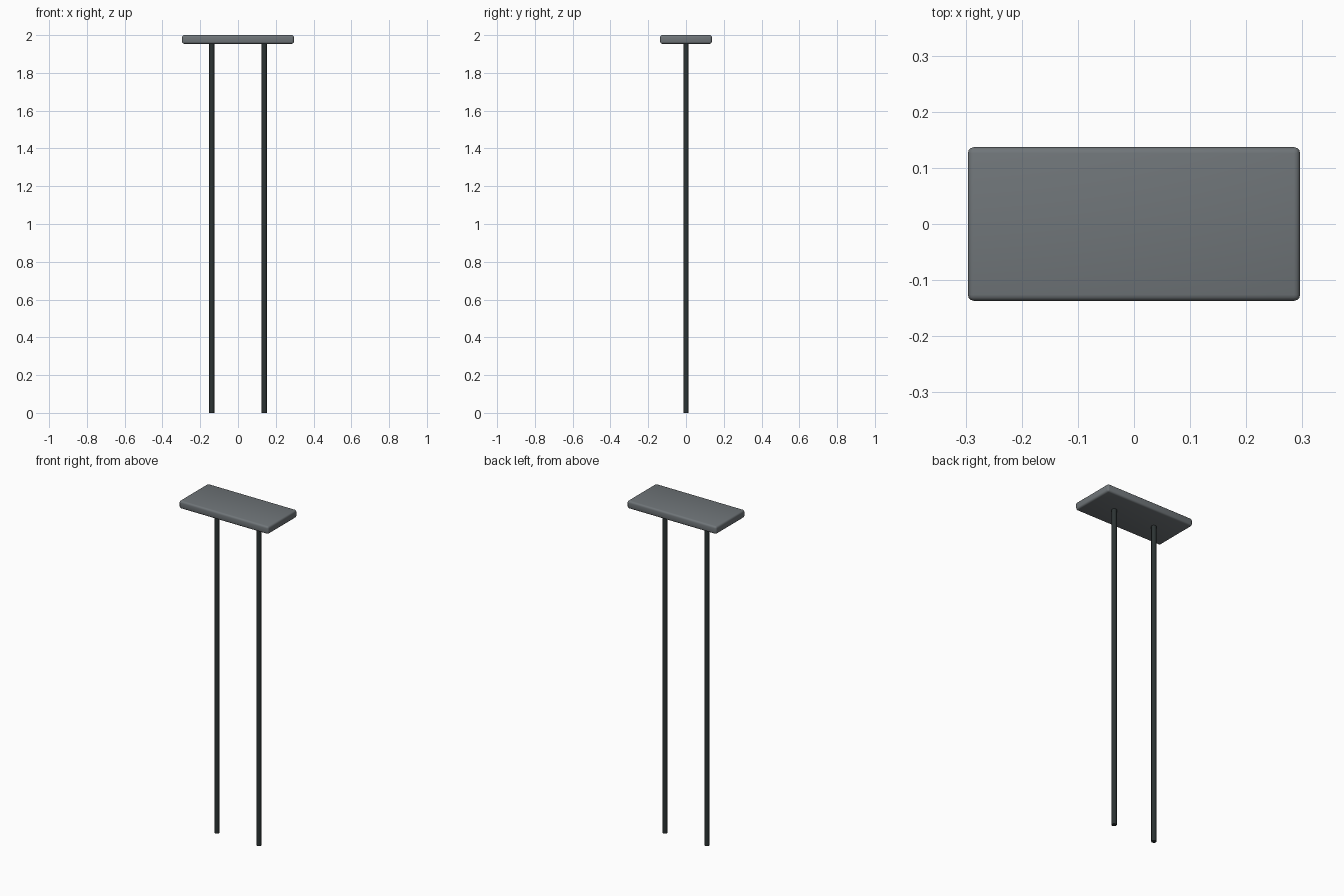
import bpy

if "Cube" in bpy.data.objects:
    bpy.data.objects.remove(bpy.data.objects["Cube"])


def material(name, color):
    m = bpy.data.materials.new(name)
    m.diffuse_color = (*color, 1.0)
    m.use_nodes = True
    m.node_tree.nodes["Principled BSDF"].inputs["Base Color"].default_value = m.diffuse_color
    return m


plate_grey = material("plate grey", (0.16, 0.178, 0.19))
pole_dark = material("dark pole metal", (0.025, 0.033, 0.033))

TOP, THICK = 2.0, 0.046

# flat top plate with rounded edges
bpy.ops.mesh.primitive_cube_add(size=1, location=(0, 0, TOP - THICK / 2))
plate = bpy.context.object
plate.name = "top_plate"
plate.scale = (0.592, 0.274, THICK)
bpy.ops.object.transform_apply(location=False, rotation=False, scale=True)
plate.data.materials.append(plate_grey)
bevel = plate.modifiers.new("rounded_edges", "BEVEL")
bevel.width = 0.011
bevel.segments = 3
bpy.ops.object.modifier_apply(modifier=bevel.name)
bpy.ops.object.shade_smooth_by_angle()

# two slim support poles
height = TOP - THICK + 0.004
for side, x in (("left", -0.139), ("right", 0.139)):
    bpy.ops.mesh.primitive_cylinder_add(vertices=16, radius=0.014, depth=height,
                                        location=(x, 0, height / 2))
    pole = bpy.context.object
    pole.name = side + "_pole"
    pole.data.materials.append(pole_dark)
    bpy.ops.object.shade_smooth_by_angle()
